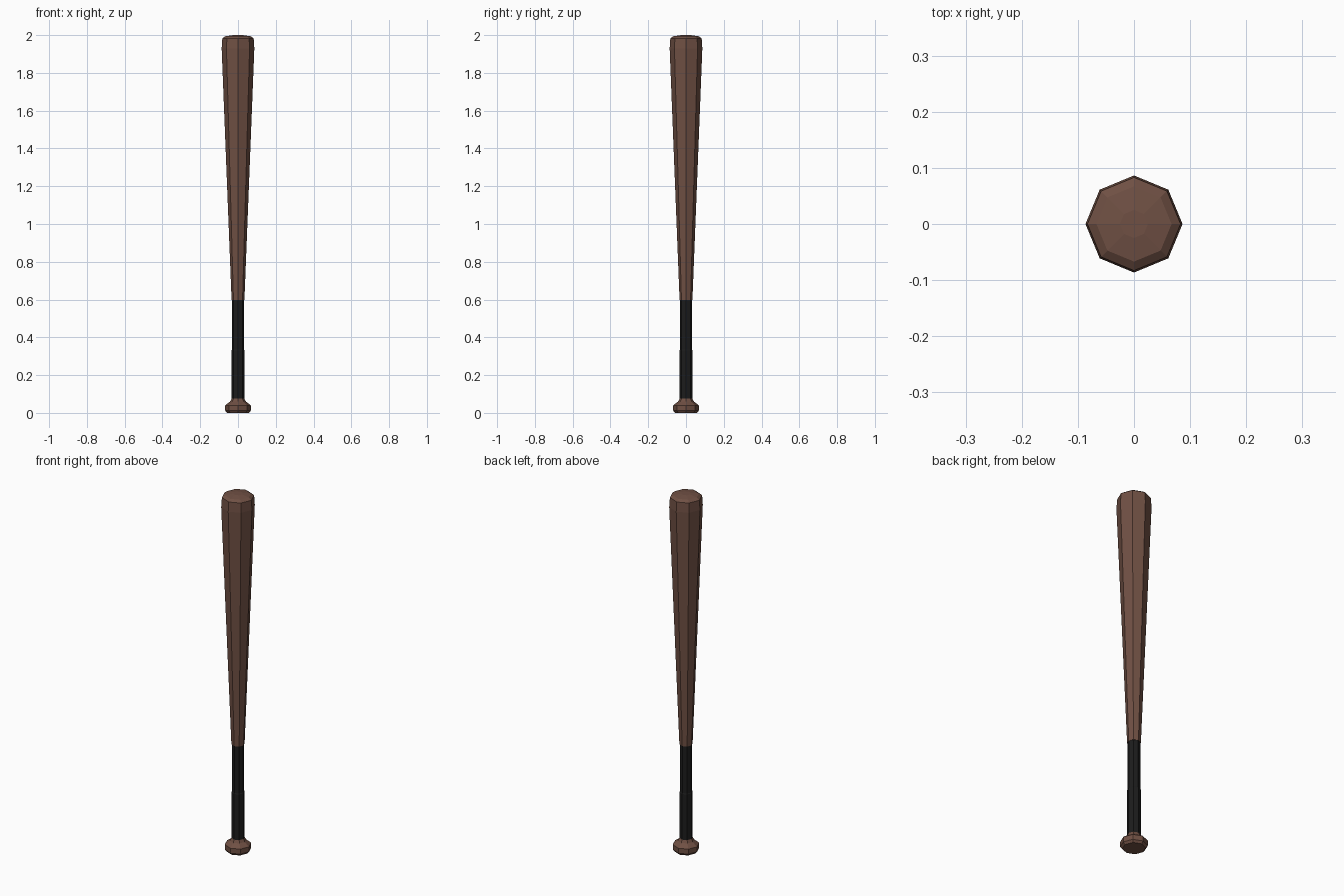
import bpy, bmesh, math

if "Cube" in bpy.data.objects:
    bpy.data.objects.remove(bpy.data.objects["Cube"])

SIDES = 8

def material(name, rgb):
    m = bpy.data.materials.new(name)
    m.diffuse_color = (*rgb, 1)
    m.use_nodes = True
    m.node_tree.nodes["Principled BSDF"].inputs["Base Color"].default_value = m.diffuse_color
    return m

def lathe(name, profile, mat):
    """Flat-faced octagonal turning from (radius, z) points, capped at both ends."""
    bm = bmesh.new()
    rings = [[bm.verts.new((r * math.cos(math.tau * i / SIDES),
                            r * math.sin(math.tau * i / SIDES), z))
              for i in range(SIDES)] for r, z in profile]
    for a, b in zip(rings, rings[1:]):
        for i in range(SIDES):
            j = (i + 1) % SIDES
            bm.faces.new((a[i], a[j], b[j], b[i]))
    bm.faces.new(rings[0][::-1])
    bm.faces.new(rings[-1])
    me = bpy.data.meshes.new(name)
    bm.to_mesh(me)
    bm.free()
    me.materials.append(mat)
    ob = bpy.data.objects.new(name, me)
    bpy.context.collection.objects.link(ob)
    return ob

wood = material("wood", (0.16, 0.08, 0.057))
wrap = material("black_wrap", (0.012, 0.012, 0.012))

# Rounded end knob
lathe("knob", [(0.058, 0), (0.068, 0.012), (0.068, 0.04), (0.042, 0.06), (0.034, 0.075)], wood)
# Wrapped handle, slightly thicker in its lower half
lathe("grip", [(0.034, 0.068), (0.034, 0.33), (0.032, 0.335), (0.032, 0.6)], wrap)
# Tapered barrel with a shallow domed tip
lathe("barrel", [(0.034, 0.598), (0.0865, 1.93), (0.083, 1.983), (0.067, 1.994), (0.025, 2.0)], wood)
